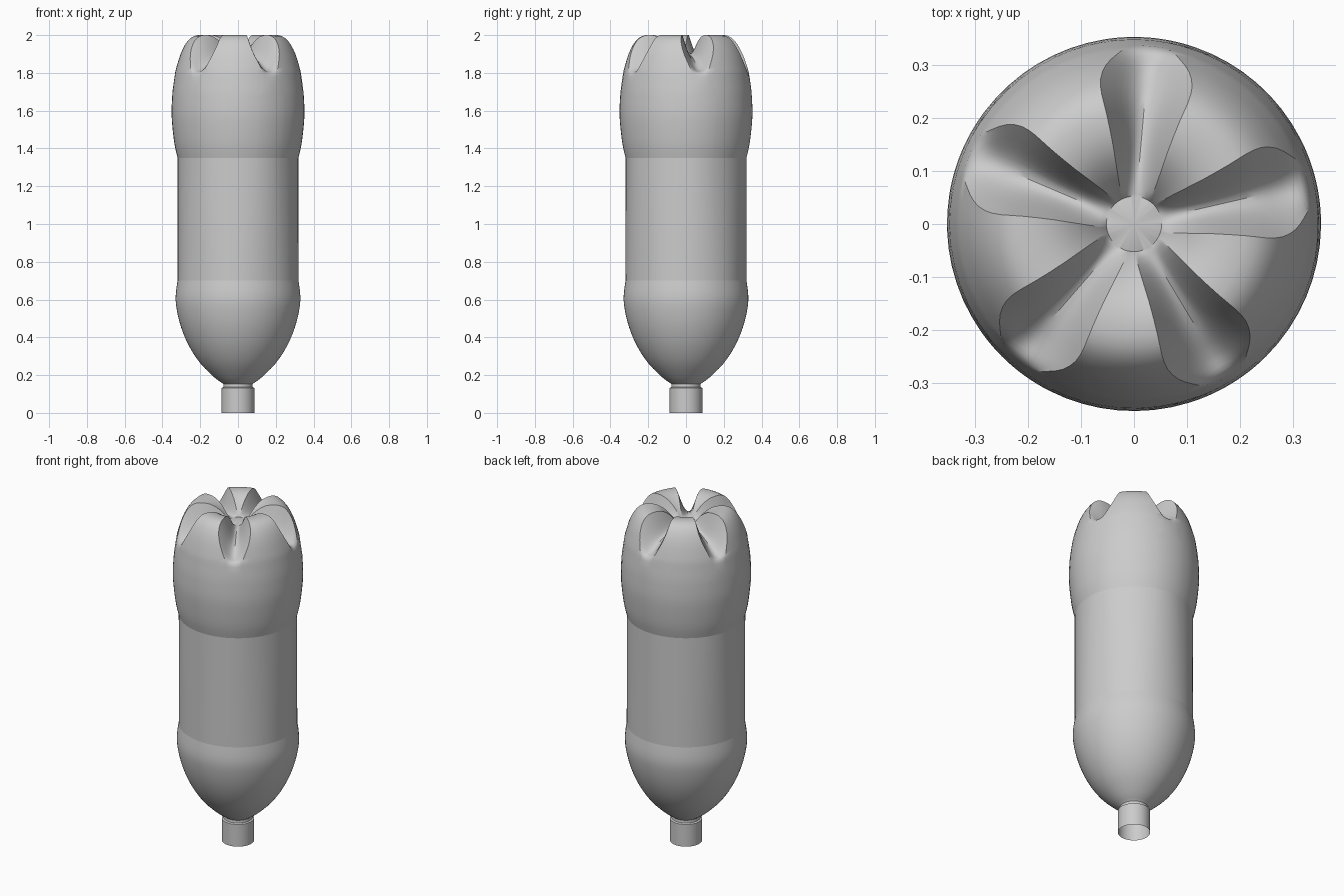
import bpy, bmesh, math
from math import radians, cos, sin, pi

cube = bpy.data.objects.get("Cube")
if cube:
    bpy.data.objects.remove(cube, do_unlink=True)

grey = bpy.data.materials.new("plain_grey")
grey.use_nodes = True
colour = (0.6, 0.6, 0.6, 1)
grey.diffuse_color = colour
grey.node_tree.nodes["Principled BSDF"].inputs["Base Color"].default_value = colour

LOBES = 5
FIRST_GROOVE = radians(85)


def spline(points, steps):
    """Catmull-Rom curve through tuples of any length."""
    out = []
    for i in range(len(points) - 1):
        a, b, c, d = (points[min(max(i + k, 0), len(points) - 1)] for k in (-1, 0, 1, 2))
        for s in range(steps):
            t = s / steps
            out.append(tuple(
                0.5 * (2 * q + (r - p) * t + (2 * p - 5 * q + 4 * r - s2) * t * t
                       + (3 * q - p - 3 * r + s2) * t ** 3)
                for p, q, r, s2 in zip(a, b, c, d)))
    return out + [points[-1]]


# Plain lathe profile (radius, height): neck, shoulder, label band, upper bulge
neck = [(.087, 0), (.087, .132), (.078, .136), (.077, .152)]
shoulder = spline([(.08, .155), (.125, .188), (.2, .263), (.26, .355), (.302, .455),
                   (.325, .55), (.33, .62), (.32, .70)], 3)
bulge = spline([(.32, 1.35), (.336, 1.42), (.348, 1.52), (.352, 1.6), (.347, 1.7)], 3)

# Footed end: lobe radius/height, groove radius/height, groove half angle
foot = spline([
    (.347, 1.7, .347, 1.7, 10),
    (.336, 1.78, .336, 1.78, 7),
    (.331, 1.81, .322, 1.803, 8),
    (.320, 1.85, .300, 1.810, 11),
    (.304, 1.90, .275, 1.822, 15),
    (.280, 1.95, .250, 1.838, 18),
    (.250, 1.985, .22, 1.855, 19),
    (.21, 2.0, .18, 1.872, 19),
    (.15, 1.993, .14, 1.885, 20),
    (.10, 1.96, .10, 1.895, 23),
    (.065, 1.92, .065, 1.898, 27),
    (.052, 1.90, .052, 1.898, 28)], 2)

rings = [(r, z, r, z, 18) for r, z in neck + shoulder]
rings += [(r, z, r, z, 14) for r, z in bulge[:-1]] + foot

# Steps across half a lobe: groove wall, then lobe crown
WALL, CROWN = 7, 4


def ring_points(lobe_r, lobe_z, groove_r, groove_z, half_angle):
    half, period = radians(half_angle), 2 * pi / LOBES
    side = [(half * i / WALL, cos(i / WALL * pi / 2)) for i in range(WALL + 1)]
    side += [(half + (period / 2 - half) * i / CROWN, 0) for i in range(1, CROWN + 1)]
    sweep = [(-a, w) for a, w in side[-2:0:-1]] + side
    for k in range(LOBES):
        for a, w in sweep:
            angle = FIRST_GROOVE + k * period + a
            r = lobe_r + (groove_r - lobe_r) * w
            yield r * cos(angle), r * sin(angle), lobe_z + (groove_z - lobe_z) * w


# Skin the rings into one open-necked shell
bm = bmesh.new()
loops = [[bm.verts.new(p) for p in ring_points(*ring)] for ring in rings]
n = len(loops[0])
for low, high in zip(loops, loops[1:]):
    for i in range(n):
        j = (i + 1) % n
        bm.faces.new((low[i], low[j], high[j], high[i]))

# Small domed button in the middle of the feet
tip = bm.verts.new((0, 0, 1.912))
for i in range(n):
    bm.faces.new((loops[-1][i], loops[-1][(i + 1) % n], tip))

mesh = bpy.data.meshes.new("bottle")
bm.to_mesh(mesh)
bm.free()
mesh.materials.append(grey)
bottle = bpy.data.objects.new("bottle", mesh)
bpy.context.collection.objects.link(bottle)
bpy.context.view_layer.objects.active = bottle
bottle.select_set(True)
bpy.ops.object.shade_smooth_by_angle(angle=radians(28))

# Crisp rims around the label band
edge_rows = {round(.70, 3), round(1.35, 3)}
for e in mesh.edges:
    za, zb = (round(mesh.vertices[v].co.z, 3) for v in e.vertices)
    if za == zb and za in edge_rows:
        e.use_edge_sharp = True
